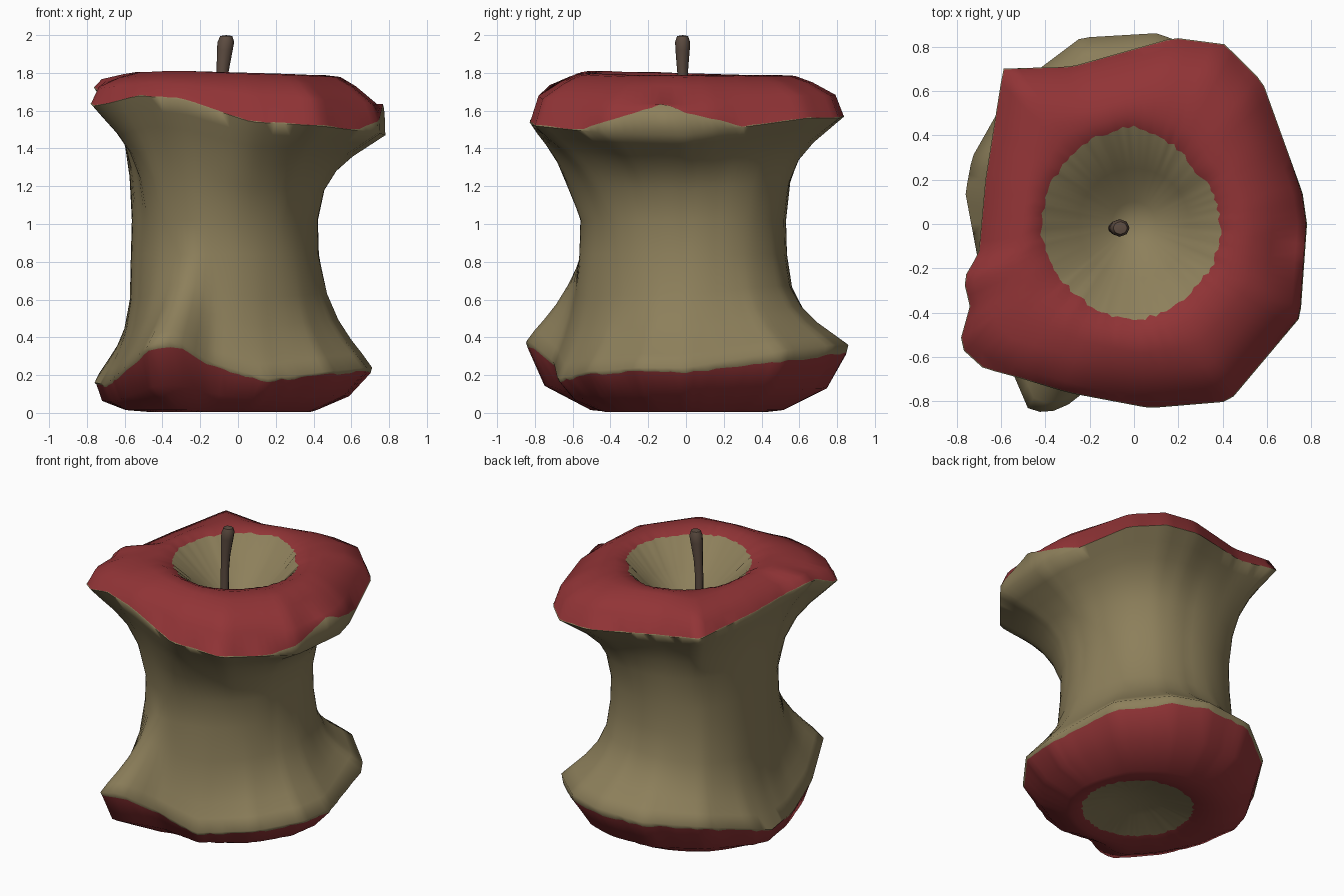
import bpy, bmesh, math, random

if "Cube" in bpy.data.objects:
    bpy.data.objects.remove(bpy.data.objects["Cube"])

random.seed(4)
SEG = 108


def material(name, col):
    m = bpy.data.materials.new(name)
    m.diffuse_color = (*col, 1)
    m.use_nodes = True
    m.node_tree.nodes["Principled BSDF"].inputs["Base Color"].default_value = m.diffuse_color
    return m


flesh = material("tan flesh", (0.265, 0.213, 0.104))
skin = material("red skin", (0.285, 0.034, 0.037))
wood = material("brown stem", (0.11, 0.073, 0.053))

# Rim outlines (x, y, z), counter-clockwise from +x
TOP = [(.78, 0, 1.47), (.76, .14, 1.49), (.58, .64, 1.56), (.41, .81, 1.56), (.18, .84, 1.57),
       (-.28, .71, 1.60), (-.59, .70, 1.65), (-.67, .20, 1.67), (-.70, -.13, 1.69),
       (-.77, -.25, 1.73), (-.74, -.37, 1.70), (-.79, -.55, 1.62), (-.68, -.65, 1.64),
       (-.53, -.69, 1.68), (-.30, -.76, 1.66), (.07, -.83, 1.54), (.43, -.80, 1.52), (.75, -.42, 1.48)]
LOW = [(.71, 0, .24), (.60, .52, .33), (.33, .78, .36), (.10, .86, .36), (-.24, .84, .34),
       (-.56, .60, .30), (-.73, .30, .22), (-.76, .14, .16), (-.70, -.18, .15), (-.62, -.50, .22),
       (-.47, -.85, .36), (-.33, -.84, .39), (-.15, -.70, .27), (.15, -.68, .18), (.48, -.52, .22),
       (.68, -.25, .24)]
# Waist radius every 22.5 degrees, stem hollow radius every 45 degrees
WAIST = [.42, .44, .48, .51, .52, .56, .60, .58, .56, .56, .59, .59, .55, .50, .46, .43]
HOLLOW = [.39, .365, .44, .41, .42, .41, .43, .40]
# Bite curve: (fraction of height from rim to waist, share of rim overhang)
BITE = [(.12, .77), (.25, .52), (.42, .28), (.65, .10)]


def outline(pts, ang):
    """Radius and height where a ray at this angle meets the outline."""
    dx, dy = math.cos(ang), math.sin(ang)
    for a, b in zip(pts, pts[1:] + pts[:1]):
        ca, cb = a[0] * dy - a[1] * dx, b[0] * dy - b[1] * dx
        if ca >= -1e-9 and cb < 0 and a[0] * dx + a[1] * dy > 0:
            t = ca / (ca - cb)
            x, y, z = (p + (q - p) * t for p, q in zip(a, b))
            return math.hypot(x, y), z
    return math.hypot(pts[0][0], pts[0][1]), pts[0][2]


def sample(table, u):
    i = int(u * len(table))
    t = u * len(table) - i
    return table[i] + (table[(i + 1) % len(table)] - table[i]) * t


def bump(u, at, width):
    return max(0, 1 - abs((u - at + .5) % 1 - .5) / width)


def profile(u):
    """Profile from the stem hollow to the base: (radius, z, x shift, material below)."""
    ang = 2 * math.pi * u
    R, rz = outline(TOP, ang)
    L, lz = outline(LOW, ang)
    W = sample(WAIST, u)
    j = [random.uniform(-1, 1) for _ in range(4)]
    bare = .004 + .16 * bump(u, .975, .09)       # flesh above the rim on the right
    up = 1 - .5 * bump(u, .74, .17)              # fuller flesh at the front
    low = 1 - .45 * bump(u, .68, .12) - .25 * bump(u, 0, .1) + .3 * bump(u, .5, .12)
    top = 1.798 + .022 * bump(u, .66, .25)
    h = sample(HOLLOW, u) + .01 * j[0]
    s, drop = .80 * R, top - rz
    p = [(.10, 1.50, 0, 0), (.25, 1.615, 0, 0),
         (h, 1.765 + (h - .4) * .2, 0, 1),
         (h + (s - h) * .30, top - .01, 0, 1),
         (h + (s - h) * .65, top - .06 * drop, 0, 1),
         (s, rz + .79 * drop, 0, 1),
         (.945 * R, rz + .50 * drop, 0, 1),
         (.995 * R, rz + bare + .003 * j[1], 0, 0),
         (R, rz, 0, 0)]
    p += [(W + (R - W) * g ** up, rz + (1.02 - rz) * t, 0, 0) for t, g in BITE]
    p += [(W, 1.02, 0, 0), (W + .005, .84, 0, 0)]
    p += [(W + (L - W) * g ** low, lz + (.84 - lz) * t, 0, 0) for t, g in reversed(BITE)]
    edge = lz * (.92 - .10 * bump(u, .12, .2)) + .006 * j[2]
    left = .05 * max(0, -math.cos(ang))          # base is wider on the left
    p += [(L, lz, 0, 0),
          (.988 * L, edge, 0, 1),
          (.87 * L + left * .6, edge * .42, -.03, 1),
          (.30 + .25 * L + left, .015, -.06, 1),
          (.42, .004, -.04, 1),
          (.35 + .01 * j[3], .02, -.03, 0),
          (.18, .07, -.02, 0)]
    return p


def finish(name, bm, mats, angle):
    bmesh.ops.recalc_face_normals(bm, faces=bm.faces)
    me = bpy.data.meshes.new(name)
    bm.to_mesh(me)
    bm.free()
    ob = bpy.data.objects.new(name, me)
    bpy.context.collection.objects.link(ob)
    for m in mats:
        me.materials.append(m)
    bpy.ops.object.select_all(action='DESELECT')
    ob.select_set(True)
    bpy.context.view_layer.objects.active = ob
    bpy.ops.object.shade_smooth_by_angle(angle=math.radians(angle))
    return ob


def loft(bm, columns, mats, top, bottom):
    """Skin a closed surface through vertical columns of points."""
    cols = [[bm.verts.new(c) for c in col] for col in columns]
    t, b = bm.verts.new(top), bm.verts.new(bottom)
    for i, a in enumerate(cols):
        c = cols[(i + 1) % len(cols)]
        bm.faces.new((t, a[0], c[0]))
        bm.faces.new((b, c[-1], a[-1]))
        for k in range(len(a) - 1):
            f = bm.faces.new((a[k], a[k + 1], c[k + 1], c[k]))
            f.material_index = mats[k]


# Bitten apple core
columns, mats = [], []
for i in range(SEG):
    ang = 2 * math.pi * i / SEG
    prof = profile(i / SEG)
    mats = [q[3] for q in prof]
    columns.append([(r * math.cos(ang) + dx, r * math.sin(ang), z) for r, z, dx, _ in prof])
bm = bmesh.new()
loft(bm, columns, mats, (-.03, 0, 1.46), (-.02, 0, .09))
finish("apple_core", bm, [flesh, skin], 75)

# Stem, widening and leaning towards its tip
path = [(-.062, 1.995, .032), (-.064, 1.965, .044), (-.070, 1.92, .042),
        (-.082, 1.80, .031), (-.088, 1.70, .028), (-.09, 1.45, .028)]
columns = []
for i in range(8):
    a = 2 * math.pi * i / 8
    columns.append([(x + r * math.cos(a), -.018 + r * .9 * math.sin(a), z) for x, z, r in path])
bm = bmesh.new()
loft(bm, columns, [0] * 6, (-.062, -.018, 2.0), (-.09, -.018, 1.44))
finish("stem", bm, [wood], 50)
